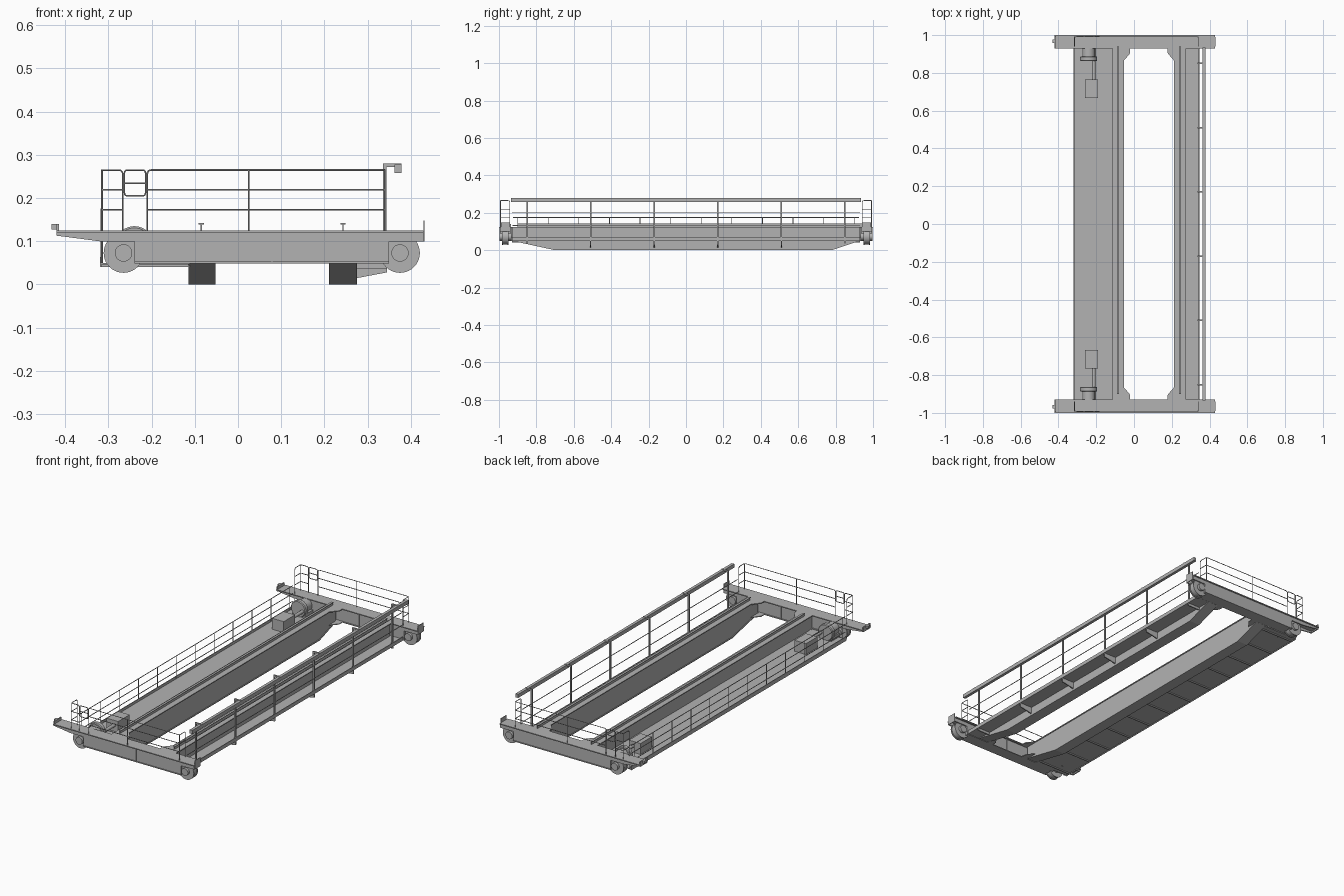
import bpy, bmesh, math
from mathutils import Vector

if "Cube" in bpy.data.objects:
    bpy.data.objects.remove(bpy.data.objects["Cube"])

GREY = bpy.data.materials.new("dark_grey_paint")
GREY.diffuse_color = (0.45, 0.45, 0.45, 1)
GREY.use_nodes = True
GREY.node_tree.nodes["Principled BSDF"].inputs["Base Color"].default_value = GREY.diffuse_color


def finish(name, bm):
    bmesh.ops.recalc_face_normals(bm, faces=bm.faces)
    me = bpy.data.meshes.new(name)
    bm.to_mesh(me)
    bm.free()
    me.materials.append(GREY)
    ob = bpy.data.objects.new(name, me)
    bpy.context.collection.objects.link(ob)
    return ob


def boxes(name, items):
    """Several boxes in one object, each (x0, x1, y0, y1, z0, z1)."""
    bm = bmesh.new()
    for x0, x1, y0, y1, z0, z1 in items:
        for v in bmesh.ops.create_cube(bm, size=1)['verts']:
            v.co = (x1 if v.co.x > 0 else x0, y1 if v.co.y > 0 else y0, z1 if v.co.z > 0 else z0)
    return finish(name, bm)


def prisms(name, profile, axis, spans):
    """Extrude a 2D profile along an axis; profile is (y,z), (x,z) or (x,y)."""
    bm = bmesh.new()
    for a, b in spans:
        def place(p, t):
            c = list(p)
            c.insert(axis, t)
            return bm.verts.new(c)
        lo = [place(p, a) for p in profile]
        hi = [place(p, b) for p in profile]
        bm.faces.new(lo)
        bm.faces.new(hi)
        for i in range(len(lo)):
            j = (i + 1) % len(lo)
            bm.faces.new((lo[i], lo[j], hi[j], hi[i]))
    return finish(name, bm)


def lathe_y(name, x, z, rings, n=40):
    """Turned part around a y axis; rings are (y, radius)."""
    bm = bmesh.new()
    loops = [[bm.verts.new((x + r * math.cos(2 * math.pi * k / n), y, z + r * math.sin(2 * math.pi * k / n)))
              for k in range(n)] for y, r in rings]
    bm.faces.new(loops[0])
    bm.faces.new(loops[-1])
    for a, b in zip(loops, loops[1:]):
        for k in range(n):
            bm.faces.new((a[k], a[(k + 1) % n], b[(k + 1) % n], b[k]))
    ob = finish(name, bm)
    smooth(ob)
    return ob


def smooth(ob):
    bpy.ops.object.select_all(action='DESELECT')
    ob.select_set(True)
    bpy.context.view_layer.objects.active = ob
    bpy.ops.object.shade_smooth_by_angle(angle=math.radians(35))


def fillet(pts, r, closed=False):
    pts = [Vector(p) for p in pts]
    out = []
    for i, p in enumerate(pts):
        if not closed and i in (0, len(pts) - 1):
            out.append(p)
            continue
        a = p + (pts[i - 1] - p).normalized() * r
        b = p + (pts[(i + 1) % len(pts)] - p).normalized() * r
        out += [a * (1 - t) ** 2 + p * 2 * t * (1 - t) + b * t * t for t in (0, .25, .5, .75, 1)]
    return out


def pipes(name, paths, r=0.002):
    """Round tubes; each path is (points, closed)."""
    cu = bpy.data.curves.new(name, 'CURVE')
    cu.dimensions = '3D'
    cu.bevel_depth, cu.bevel_resolution, cu.use_fill_caps = r, 1, True
    cu.materials.append(GREY)
    for pts, closed in paths:
        sp = cu.splines.new('POLY')
        sp.points.add(len(pts) - 1)
        for q, p in zip(sp.points, pts):
            q.co = (*p, 1)
        sp.use_cyclic_u = closed
    ob = bpy.data.objects.new(name, cu)
    bpy.context.collection.objects.link(ob)
    bpy.ops.object.select_all(action='DESELECT')
    ob.select_set(True)
    bpy.context.view_layer.objects.active = ob
    bpy.ops.object.convert(target='MESH')
    smooth(bpy.context.object)


TOP = 0.125

# Main box girders with tapered ends, top flanges and trolley rails
side = [(-.93, .055), (-.70, .005), (.78, .005), (.93, .055), (.93, .12), (-.93, .12)]
base = [(-.93, .05), (-.70, 0), (.78, 0), (.93, .05), (.93, .055), (.78, .005), (-.70, .005), (-.93, .055)]
for label, x0, x1, xr in (("left", -.115, -.052, -.085), ("right", .211, .275, .243)):
    prisms(label + "_girder_box", side, 0, [(x0 + .004, x1 - .004)])
    prisms(label + "_girder_bottom_flange", base, 0, [(x0, x1)])
    boxes(label + "_girder_top_flange", [(x0, x1, -.93, .93, .12, TOP)])
    boxes(label + "_trolley_rail", [(xr - .0015, xr + .0015, -.9, .94, TOP, .139),
                                    (xr - .006, xr + .006, -.9, .94, .139, .142)])

# Left walkway plate, edge angle and cross ribs
boxes("left_walkway", [(-.318, -.111, -.93, .93, .046, .05)])
boxes("left_walkway_edge", [(-.32, -.316, -.93, .93, .042, .064)])
rib_y = [-.9 + i * .1636 for i in range(12)]
boxes("left_walkway_ribs", [(-.318, -.111, y - .003, y + .003, .04, .046) for y in rib_y])

# Left handrail
paths = [([(-.316, y, .05), (-.316, y, .175)], False) for y in rib_y]
paths += [([(-.316, -.925, z), (-.316, .925, z)], False) for z in (.09, .132, .175)]
pipes("left_handrail", paths)

# Right walkway with tapered brackets
post_y = [-.85 + i * .34 for i in range(6)]
boxes("right_walkway", [(.271, .347, -.93, .93, .05, .055), (.344, .348, -.93, .93, .05, .07)])
prisms("right_walkway_brackets", [(.271, .014), (.345, .028), (.345, .05), (.271, .05)], 1,
       [(y - .003, y + .003) for y in post_y[1:-1]])
boxes("right_walkway_end_brackets", [(.271, .345, y - .003, y + .003, .036, .05) for y in (-.85, .85)])

# Conductor posts, arms, overhead bar and rails
boxes("conductor_posts", [(.336, .344, y - .004, y + .004, .05, .28) for y in post_y]
      + [(.336, .378, y - .004, y + .004, .272, .28) for y in post_y])
boxes("conductor_bar", [(.362, .378, -.935, .935, .258, .278)])
pipes("right_handrail", [([(.34, -.93, z), (.34, .93, z)], False) for z in (.13, .2)])

# Everything at the two ends is mirrored in y
for label, s in (("front", -1), ("back", 1)):
    def span(a, b):
        return tuple(sorted((s * a, s * b)))

    def ebox(x0, x1, a, b, z0, z1):
        return (x0, x1, *span(a, b), z0, z1)

    # End carriage
    web = [(-.42, .113), (-.32, .1), (-.24, .1), (-.24, .052), (.35, .052), (.35, .1),
           (.43, .1), (.43, .121), (-.42, .121)]
    prisms(label + "_carriage_webs", web, 1, [span(.938, .944), span(.988, .994)])
    boxes(label + "_carriage_flanges", [ebox(-.42, .43, .93, 1, .12, TOP), ebox(-.24, .35, .932, .998, .049, .053),
                                        ebox(-.24, -.236, .94, .99, .05, .122), ebox(.346, .35, .94, .99, .05, .122),
                                        ebox(.078, .08, .934, .996, .05, .122)])
    boxes(label + "_buffer", [ebox(-.432, -.418, .958, .976, .127, .14), ebox(-.42, -.414, .935, .995, .113, .14),
                              ebox(.429, .432, .94, .99, .1, .148)])

    # Wheels with flanges and hubs
    for wlabel, x in (("left", -.265), ("right", .375)):
        lathe_y(f"{label}_{wlabel}_wheel", x, .073,
                [(s * y, r) for y, r in ((.934, .02), (.948, .02), (.948, .046), (.954, .046), (.954, .042),
                                         (.978, .042), (.978, .046), (.984, .046), (.984, .02), (.998, .02))])

    # Corner gussets joining girders to the carriage
    for glabel, xa, d in (("left", -.054, 1), ("right", .212, -1)):
        tri = [(xa, s * .932), (xa + d * .034, s * .932), (xa + d * .034, s * .905), (xa + d * .022, s * .89),
               (xa, s * .865)]
        prisms(f"{label}_{glabel}_gusset", tri, 2, [(.12, TOP), (.049, .053)])

    # Travel drive: motor, shaft, brake drum and gearbox
    boxes(label + "_motor", [ebox(-.26, -.19, .667, .765, .05, .11)])
    lathe_y(label + "_drive_shaft", -.213, .085, [(s * .76, .009), (s * .87, .009)], 20)
    lathe_y(label + "_gearbox_drum", -.24, .09,
            [(s * y, r) for y, r in ((.862, .03), (.862, .041), (.866, .045), (.884, .045), (.888, .041),
                                     (.888, .034), (.935, .034))])
    boxes(label + "_gearbox_base", [ebox(-.275, -.2, .865, .935, .05, .07)])

    # End railing with returns and an entrance hoop
    y, yi = s * .992, s * .942
    T = .265
    P = [(fillet([(-.315, yi, .05), (-.315, yi, T), (-.315, y, T), (-.267, y, T), (-.267, y, TOP)], .01), False),
         ([(-.315, y, TOP), (-.315, y, T)], False),
         (fillet([(-.21, y, TOP), (-.21, y, T), (.34, y, T), (.34, yi, T), (.34, yi, TOP)], .01), False),
         ([(.34, y, TOP), (.34, y, T)], False), ([(.025, y, TOP), (.025, y, T)], False),
         (fillet([(-.263, y, .205), (-.214, y, .205), (-.214, y, T), (-.263, y, T)], .008, True), True),
         ([(-.263, y, .234), (-.214, y, .234)], False)]
    for z in (.173, .219):
        P += [([(-.315, yi, z), (-.315, y, z), (-.267, y, z)], False),
              ([(-.21, y, z), (.34, y, z), (.34, yi, z)], False)]
    pipes(label + "_end_railing", P)
